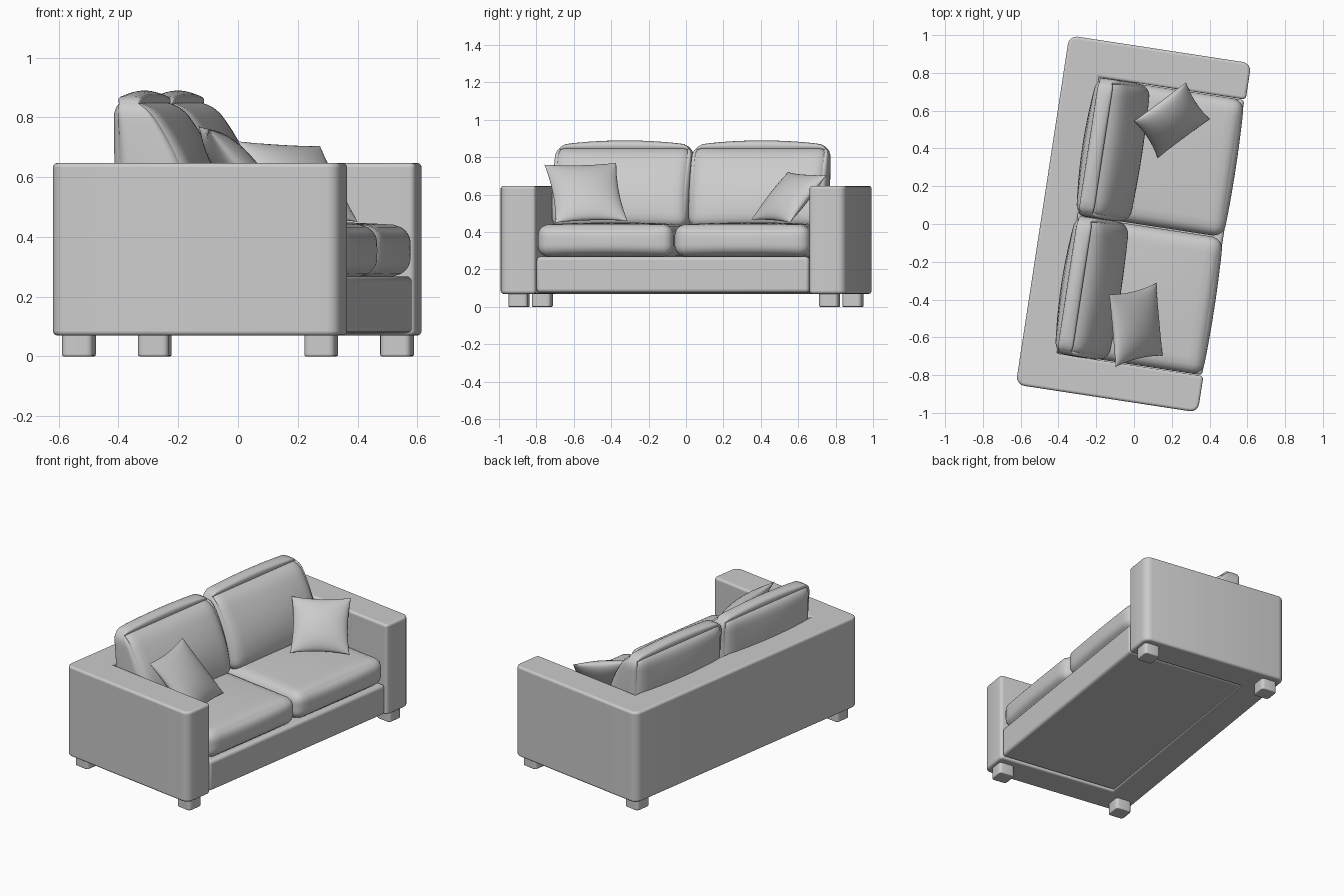
import bpy, bmesh, math
from mathutils import Vector

cube = bpy.data.objects.get("Cube")
if cube:
    bpy.data.objects.remove(cube, do_unlink=True)

TURN = math.radians(-8.7)   # the whole sofa is turned slightly about z

fabric = bpy.data.materials.new("grey_fabric")
fabric.use_nodes = True
GREY = (0.6, 0.6, 0.6, 1)
fabric.diffuse_color = GREY
fabric.node_tree.nodes["Principled BSDF"].inputs["Base Color"].default_value = GREY


def finish(bm, name, turn=TURN, bevel=0, angle=40):
    bmesh.ops.recalc_face_normals(bm, faces=bm.faces)
    mesh = bpy.data.meshes.new(name)
    bm.to_mesh(mesh)
    bm.free()
    mesh.materials.append(fabric)
    obj = bpy.data.objects.new(name, mesh)
    bpy.context.collection.objects.link(obj)
    obj.rotation_euler.z = turn
    if bevel:
        mod = obj.modifiers.new("soft_edges", "BEVEL")
        mod.width, mod.segments = bevel, 4
        mod.limit_method, mod.angle_limit = "ANGLE", math.radians(40)
    bpy.ops.object.select_all(action="DESELECT")
    obj.select_set(True)
    bpy.context.view_layer.objects.active = obj
    bpy.ops.object.shade_smooth_by_angle(angle=math.radians(angle))
    return obj


def box(name, lo, hi, bevel, upright=0):
    """Box between two corners, optionally with rounder upright edges."""
    bm = bmesh.new()
    bmesh.ops.create_cube(bm, size=1)
    lo, hi = Vector(lo), Vector(hi)
    for v in bm.verts:
        v.co = (lo + hi) / 2 + v.co * (hi - lo)
    if upright:
        edges = [e for e in bm.edges if abs(e.verts[0].co.z - e.verts[1].co.z) > 0.01]
        bmesh.ops.bevel(bm, geom=edges, offset=upright, segments=4, profile=0.5, affect="EDGES")
    return finish(bm, name, bevel=bevel)


def cushion(name, lo, hi, radius, puff, shape=None):
    """Rounded, puffed box; shape(point, unit) may deform it further."""
    bm = bmesh.new()
    bmesh.ops.create_cube(bm, size=2)
    bmesh.ops.subdivide_edges(bm, edges=bm.edges[:], cuts=17, use_grid_fill=True)
    lo, hi = Vector(lo), Vector(hi)
    mid, half = (lo + hi) / 2, (hi - lo) / 2
    for v in bm.verts:
        n = Vector([math.sin(c * math.pi / 2) for c in v.co])
        q = Vector([n[i] * half[i] for i in range(3)])
        core = Vector([max(radius - half[i], min(half[i] - radius, q[i])) for i in range(3)])
        d = q - core
        if d.length > 1e-6:
            q = core + d.normalized() * radius
        for i in range(3):
            j, k = (i + 1) % 3, (i + 2) % 3
            q[i] += n[i] * puff[i] * (1 - n[j] ** 2) * (1 - n[k] ** 2)
        v.co = mid + (shape(q, n) if shape else q)
    return finish(bm, name, angle=60)


def pillow(name, centre, across, up, thick):
    """Square scatter pillow with pinched corners and a seam round its rim."""
    bm = bmesh.new()
    centre, across, up = Vector(centre), Vector(across), Vector(up)
    normal = across.cross(up).normalized()
    for side in (1, -1):
        made = bmesh.ops.create_grid(bm, x_segments=20, y_segments=20, size=1)
        for v in made["verts"]:
            s, t = [math.sin(c * math.pi / 2) for c in v.co[:2]]
            height = side * thick * max(0, (1 - s * s) * (1 - t * t)) ** 0.55
            pinch_s, pinch_t = 1 - 0.08 * (1 - t * t), 1 - 0.08 * (1 - s * s)
            v.co = centre + across * s * pinch_s + up * t * pinch_t + normal * height
    bmesh.ops.remove_doubles(bm, verts=bm.verts, dist=0.0005)
    return finish(bm, name, turn=0, angle=60)


# Arms and back: one U-shaped shell
FRONT, REAR, SIDE, INNER, BACK_IN = 0.485, -0.49, 0.935, 0.74, -0.3
plan = [(FRONT, -SIDE), (FRONT, -INNER), (BACK_IN, -INNER), (BACK_IN, INNER),
        (FRONT, INNER), (FRONT, SIDE), (REAR, SIDE), (REAR, -SIDE)]
bm = bmesh.new()
face = bm.faces.new([bm.verts.new((x, y, 0.07)) for x, y in plan])
top = bmesh.ops.extrude_face_region(bm, geom=[face])["geom"]
for v in top:
    if isinstance(v, bmesh.types.BMVert):
        v.co.z = 0.647
for reach, width in ((SIDE, 0.045), (INNER, 0.02)):
    edges = [e for e in bm.edges
             if abs(e.verts[0].co.z - e.verts[1].co.z) > 0.1
             and abs(abs(e.verts[0].co.y) - reach) < 0.001
             and e.verts[0].co.x != e.verts[1].co.x + 1
             and abs(e.verts[0].co.x - BACK_IN) > 0.01]
    bmesh.ops.bevel(bm, geom=edges, offset=width, segments=4, profile=0.5, affect="EDGES")
finish(bm, "arms_and_back", bevel=0.014)

# Base under the seat
box("seat_base", (-0.31, -0.737, 0.077), (0.478, 0.737, 0.268), 0.018)

# Feet
for x, end in ((-0.41, "rear"), (0.41, "front")):
    for y, side in ((-0.84, "right"), (0.84, "left")):
        box(f"{end}_{side}_foot", (x - 0.052, y - 0.052, 0), (x + 0.052, y + 0.052, 0.08),
            0.006, upright=0.02)


# Seat and back cushions, one of each per side
def lean(q, n):
    rise = (n.z + 1) / 2
    q.x -= 0.17 * rise ** 2 * (n.x + 1) / 2
    q.x -= 0.015 * rise
    return q


for side, name in ((-1, "right"), (1, "left")):
    y0, y1 = sorted((side * 0.003, side * 0.737))
    cushion(f"{name}_seat_cushion", (-0.3, y0, 0.268), (0.478, y1, 0.44), 0.06, (0.01, 0, 0.012))
    cushion(f"{name}_back_cushion", (-0.3, y0, 0.42), (-0.02, y1, 0.865), 0.06,
            (0.025, 0.005, 0.025), lean)

# Scatter pillows
pillow("right_pillow", (0.01, -0.535, 0.61), (-0.017, 0.192, 0.005), (-0.125, -0.03, 0.155), 0.065)
pillow("left_pillow", (0.2, 0.55, 0.585), (0.138, 0.103, -0.008), (-0.063, 0.098, 0.127), 0.06)
